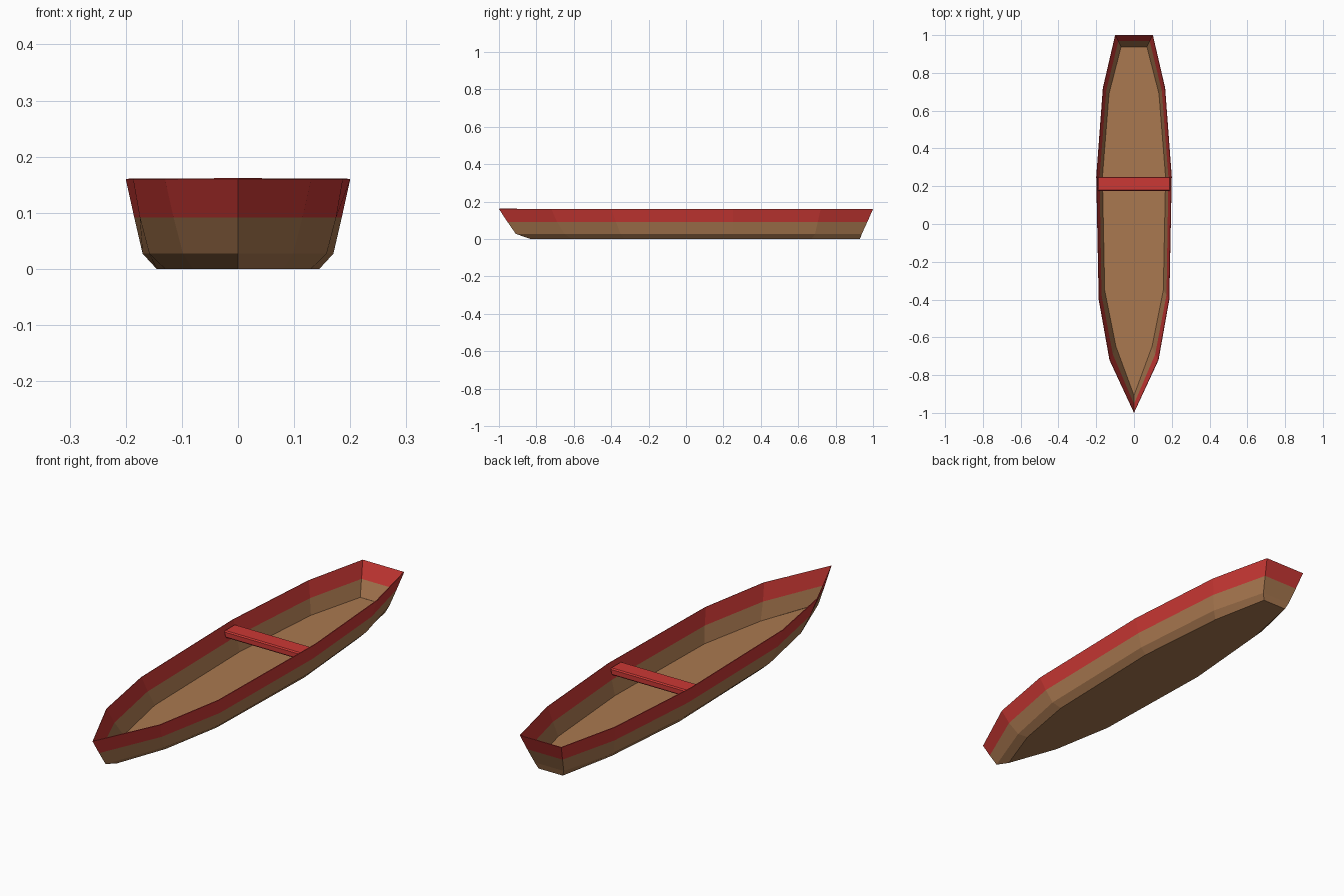
import bpy, bmesh

if "Cube" in bpy.data.objects:
    bpy.data.objects.remove(bpy.data.objects["Cube"])

# Half outlines from bow to stern (x, y), one per height
RINGS = [
    (0.0,   [(0, -.83), (.08, -.61), (.13, -.33), (.145, .25), (.11, .67), (.058, .93)]),
    (0.027, [(0, -.91), (.098, -.65), (.158, -.35), (.17, .25), (.135, .69), (.07, .94)]),
    (0.092, [(0, -.955), (.115, -.69), (.175, -.375), (.185, .25), (.15, .705), (.085, .97)]),
    (0.16,  [(0, -1.0), (.13, -.72), (.187, -.4), (.2, .25), (.165, .72), (.1, 1.0)]),
]


def material(name, color):
    mat = bpy.data.materials.new(name)
    mat.diffuse_color = (*color, 1)
    mat.use_nodes = True
    mat.node_tree.nodes["Principled BSDF"].inputs["Base Color"].default_value = mat.diffuse_color
    return mat


wood = material("wood", (.40, .19, .08))
red = material("red_paint", (.60, .04, .035))


def finish(name, bm, mat):
    bmesh.ops.recalc_face_normals(bm, faces=bm.faces)
    mesh = bpy.data.meshes.new(name)
    bm.to_mesh(mesh)
    bm.free()
    mesh.materials.append(mat)
    obj = bpy.data.objects.new(name, mesh)
    bpy.context.collection.objects.link(obj)
    return obj


def strake(name, low, high, mat, capped=False):
    """Band of hull planks between two mirrored outlines."""
    bm = bmesh.new()
    loops = []
    for z, half in (RINGS[low], RINGS[high]):
        outline = half + [(-x, y) for x, y in reversed(half[1:])]
        loops.append([bm.verts.new((x, y, z)) for x, y in outline])
    a, b = loops
    n = len(a)
    for i in range(n):
        j = (i + 1) % n
        bm.faces.new((a[i], a[j], b[j], b[i]))
    if capped:
        bm.faces.new(a[::-1])
        bm.faces.new(b)
    obj = finish(name, bm, mat)
    if not capped:
        # make sure the normals of the open band face outwards
        if obj.data.polygons[1].normal.x < 0:
            obj.data.flip_normals()
        solid = obj.modifiers.new("plank_thickness", 'SOLIDIFY')
        solid.thickness = .003
        solid.offset = -1
    return obj


# Closed bottom with floor, wooden sides and painted top plank
strake("hull_bottom", 0, 1, wood, capped=True)
strake("hull_sides", 1, 2, wood)
strake("painted_gunwale", 2, 3, red)

# Seat board whose ends follow the slope of the hull
bm = bmesh.new()
bmesh.ops.create_cube(bm, size=1)
for v in bm.verts:
    half = .192 if v.co.z > 0 else .186
    v.co = (half if v.co.x > 0 else -half,
            .2125 + v.co.y * .075,
            .127 + v.co.z * .03)
seat = finish("seat", bm, red)
bevel = seat.modifiers.new("edge_bevel", 'BEVEL')
bevel.width = .005
bevel.segments = 1
